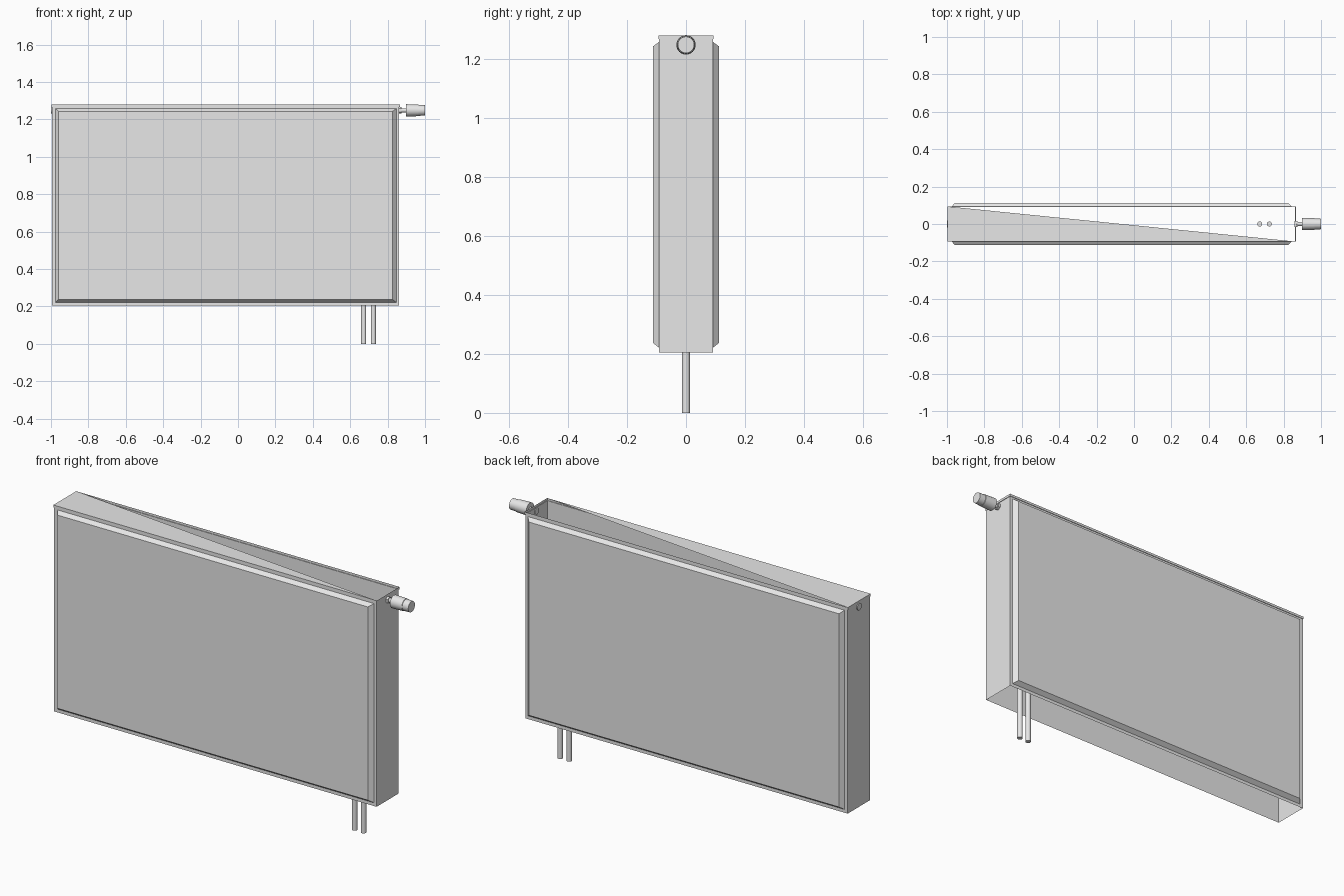
import bpy, bmesh, math
from mathutils import Matrix

if "Cube" in bpy.data.objects:
    bpy.data.objects.remove(bpy.data.objects["Cube"])

paint = bpy.data.materials.new("light_grey_enamel")
paint.diffuse_color = (0.8, 0.8, 0.8, 1)
paint.use_nodes = True
paint.node_tree.nodes["Principled BSDF"].inputs["Base Color"].default_value = paint.diffuse_color

X0, X1, D = -0.995, 0.862, 0.091      # casing ends and half depth
Z0, Z1 = 0.204, 1.279                 # casing bottom and top
AXIS_Z = 1.248                        # valve height


def finish(name, bm):
    me = bpy.data.meshes.new(name)
    bm.to_mesh(me)
    bm.free()
    ob = bpy.data.objects.new(name, me)
    me.materials.append(paint)
    bpy.context.collection.objects.link(ob)
    return ob


def loft(bm, rings):
    """Bridge rings of points with quads and return their vertices."""
    vs = [[bm.verts.new(p) for p in r] for r in rings]
    n = len(vs[0])
    for a, b in zip(vs, vs[1:]):
        for i in range(n):
            j = (i + 1) % n
            bm.faces.new((a[i], a[j], b[j], b[i]))
    return vs


def plan(z, grow=0.0):
    a, b, d = X0 - grow, X1 + grow, D + grow
    return [(a, -d, z), (b, -d, z), (b, d, z), (a, d, z)]


# Casing: four walls, open underneath
bm = bmesh.new()
loft(bm, [plan(Z0), plan(Z1 - 0.012)])
finish("casing", bm)

# Lid: thin rim with half of its top cut away diagonally
bm = bmesh.new()
rings = loft(bm, [plan(Z1 - 0.012), plan(Z1 - 0.012, 0.003), plan(Z1, 0.003)])
top = rings[-1]
bm.faces.new((top[0], top[1], top[3]))
finish("lid", bm)


# Front and back panels: raised plates with sloped borders
def panel(name, side):
    def rect(a, b, c, d, y):
        return [(a, y, c), (b, y, c), (b, y, d), (a, y, d)]
    bm = bmesh.new()
    rings = loft(bm, [rect(-0.976, 0.847, 0.221, 1.258, side * D),
                      rect(-0.960, 0.826, 0.237, 1.243, side * 0.112)])
    bm.faces.new(rings[-1])
    if side > 0:
        bmesh.ops.reverse_faces(bm, faces=bm.faces[:])
    finish(name, bm)


panel("front_panel", -1)
panel("back_panel", 1)


# Round parts: profile of (position, radius) along an axis, closed at both ends
def turned(name, profile, matrix, n=24, smooth=True):
    bm = bmesh.new()
    rings = loft(bm, [[(r * math.cos(math.tau * i / n),
                        r * math.sin(math.tau * i / n), t)
                       for i in range(n)] for t, r in profile])
    bm.faces.new(rings[0][::-1])
    bm.faces.new(rings[-1])
    bm.transform(matrix)
    ob = finish(name, bm)
    if smooth:
        bpy.ops.object.select_all(action='DESELECT')
        ob.select_set(True)
        bpy.context.view_layer.objects.active = ob
        bpy.ops.object.shade_smooth_by_angle(angle=math.radians(35))


# Supply and return pipes
for name, x in (("supply_pipe", 0.672), ("return_pipe", 0.724)):
    turned(name, [(0, 0.0135), (0.29, 0.0135)], Matrix.Translation((x, 0, 0)))

# Valve, nut and control head on the right end
along_x = Matrix.Translation((0, 0, AXIS_Z)) @ Matrix.Rotation(math.pi / 2, 4, 'Y')
turned("valve_nut", [(0.858, 0.018), (0.874, 0.018)], along_x, 6, False)
turned("valve_stem", [(0.86, 0.011), (0.905, 0.011)], along_x)
turned("control_head", [(0.898, 0.033), (0.965, 0.031), (0.966, 0.029),
                        (1.0, 0.028)], along_x)

# Blanking plug on the left end
turned("blanking_plug", [(-1.0, 0.018), (-0.985, 0.018)], along_x)
